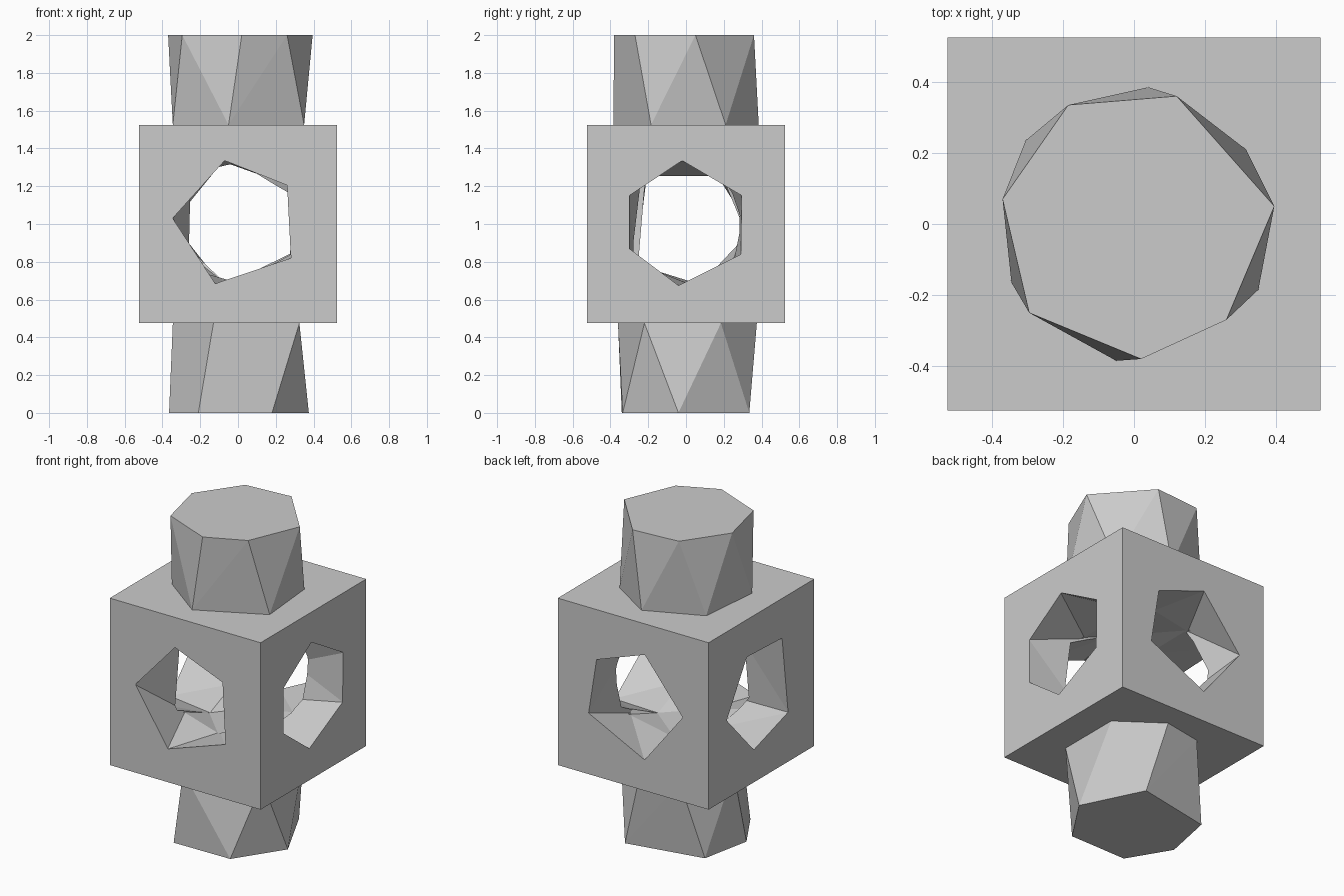
import bpy, bmesh
from mathutils import Vector

if "Cube" in bpy.data.objects:
    bpy.data.objects.remove(bpy.data.objects["Cube"])

grey = bpy.data.materials.new("plain_grey")
grey.diffuse_color = (0.6, 0.6, 0.6, 1)
grey.use_nodes = True
grey.node_tree.nodes["Principled BSDF"].inputs["Base Color"].default_value = grey.diffuse_color
H = 0.525  # half side of the block


def place(axis, d, a, b):
    """Point of a cross-section (a, b) at distance d along an axis."""
    return {"x": Vector((d, a, b)), "y": Vector((a, d, b)), "z": Vector((a, b, d))}[axis]


def hull(name, axis_sections):
    """Faceted solid wrapped around several cross-sections."""
    bm = bmesh.new()
    for axis, d, pts in axis_sections:
        for a, b in pts:
            bm.verts.new(place(axis, d, a, b))
    res = bmesh.ops.convex_hull(bm, input=bm.verts)
    loose = [g for g in set(res["geom_interior"] + res["geom_unused"])
             if isinstance(g, bmesh.types.BMVert)]
    bmesh.ops.delete(bm, geom=loose, context="VERTS")
    bmesh.ops.dissolve_limit(bm, angle_limit=0.01, verts=bm.verts, edges=bm.edges)
    bmesh.ops.recalc_face_normals(bm, faces=bm.faces)
    me = bpy.data.meshes.new(name)
    bm.to_mesh(me)
    bm.free()
    me.materials.append(grey)
    ob = bpy.data.objects.new(name, me)
    bpy.context.collection.objects.link(ob)
    return ob


# Upper post: seven-sided end twisting into a six-sided foot
hull("upper_post", [
    ("z", 2.0, [(.12, .36), (.395, .05), (.26, -.27), (.02, -.38), (-.295, -.25),
                (-.37, .07), (-.185, .335)]),
    ("z", 1 + H, [(.04, .385), (.315, .21), (.35, -.185), (-.05, -.385),
                  (-.345, -.165), (-.305, .235)])])

# Lower post: two six-sided ends twisted against each other
hull("lower_post", [
    ("z", 0.0, [(.375, -.04), (.19, .335), (-.30, .24), (-.365, -.08),
                (-.21, -.34), (.18, -.335)]),
    ("z", 1 - H, [(.325, -.22), (.325, .185), (.06, .375), (-.19, .33),
                  (-.345, .02), (-.13, -.36)])])

# Central block
square = [(-H, -H), (H, -H), (H, H), (-H, H)]
block = hull("block", [("z", 1 - H, square), ("z", 1 + H, square)])

# Openings: axis, side, outer outline, inner outline
openings = {
    "front": ("y", -1,
              [(-.345, 1.03), (-.07, 1.335), (.26, 1.205), (.28, .82), (-.12, .685)],
              [(-.24, .76), (-.24, 1.27), (0, 1.325), (.27, 1.2), (.285, .85), (0, .69)]),
    "back": ("y", 1,
             [(.255, 1.21), (-.08, 1.33), (-.344, 1.005), (-.08, .67), (.31, .86)],
             [(-.25, 1.28), (-.28, .9), (-.06, .68), (.26, .74), (.28, 1.15), (0, 1.325)]),
    "right": ("x", 1,
              [(-.3, 1.15), (-.02, 1.335), (.295, 1.15), (.29, .84), (-.04, .675), (-.3, .87)],
              [(.2, 1.25), (-.22, 1.25), (-.27, .8), (0, .69), (.24, .79), (.28, 1.0)]),
    "left": ("x", -1,
             [(.145, 1.29), (-.205, 1.275), (-.265, .786), (.075, .68), (.345, .967)],
             [(.17, 1.28), (-.21, 1.27), (-.25, .79), (0, .69), (.24, .79), (.28, 1.0)]),
}
cutters = [hull(n + "_opening_cutter", [(ax, s * (H + .004), outer), (ax, s * .18, inner)])
           for n, (ax, s, outer, inner) in openings.items()]
# Hollow core joining the four openings
cutters.append(hull("core_cutter", [(ax, s * .2, inner)
                                    for ax, s, _, inner in openings.values()]))

for c in cutters:
    c.hide_render = True
    c.hide_viewport = True
    m = block.modifiers.new(c.name, "BOOLEAN")
    m.operation = "DIFFERENCE"
    m.solver = "EXACT"
    m.object = c
